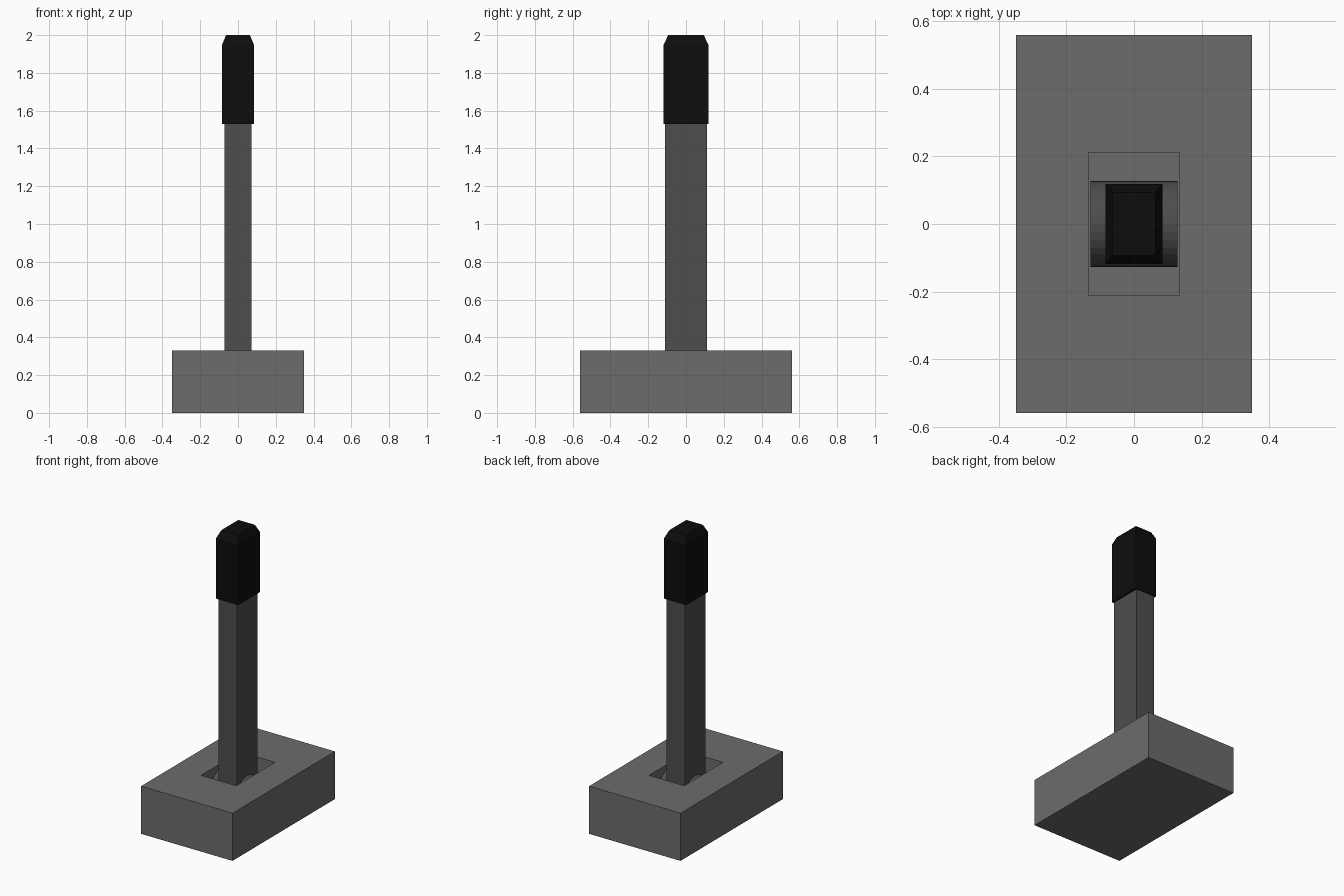
import bpy, bmesh
from math import pi
from mathutils import Matrix

if "Cube" in bpy.data.objects:
    bpy.data.objects.remove(bpy.data.objects["Cube"])


def material(name, v):
    m = bpy.data.materials.new(name)
    m.diffuse_color = (v, v, v, 1)
    m.use_nodes = True
    m.node_tree.nodes["Principled BSDF"].inputs["Base Color"].default_value = m.diffuse_color
    return m


def make(name, bm, mat):
    bmesh.ops.recalc_face_normals(bm, faces=bm.faces)
    me = bpy.data.meshes.new(name)
    bm.to_mesh(me)
    bm.free()
    me.materials.append(mat)
    ob = bpy.data.objects.new(name, me)
    bpy.context.collection.objects.link(ob)
    return ob


def box(hx, hy, z0, z1):
    bm = bmesh.new()
    bmesh.ops.create_cube(bm, size=1)
    for v in bm.verts:
        v.co = (v.co.x * 2 * hx, v.co.y * 2 * hy, z1 if v.co.z > 0 else z0)
    return bm


def top_face(bm):
    return max(bm.faces, key=lambda f: f.calc_center_median().z)


base_grey = material("base_grey", 0.15)
steel = material("dark_steel", 0.075)
rubber = material("black_rubber", 0.004)

# Base block with a rectangular pocket sunk into its top
bm = box(0.35, 0.56, 0, 0.33)
top = top_face(bm)
bmesh.ops.inset_region(bm, faces=[top], thickness=0.1)
for v in top.verts:
    v.co.x = 0.135 if v.co.x > 0 else -0.135
    v.co.y = 0.212 if v.co.y > 0 else -0.212
floor = bmesh.ops.extrude_discrete_faces(bm, faces=[top])["faces"][0]
for v in floor.verts:
    v.co.z = 0.04
make("base", bm, base_grey)

# Pivot drum lying across the pocket
bm = bmesh.new()
bmesh.ops.create_cone(bm, cap_ends=True, segments=32, radius1=0.128, radius2=0.128, depth=0.258,
                      matrix=Matrix.Translation((0, 0, 0.175)) @ Matrix.Rotation(pi / 2, 4, 'Y'))
make("pivot_drum", bm, steel)

# Lever shaft
make("lever_shaft", box(0.071, 0.11, 0.175, 1.54), steel)

# Grip with a tapered top
bm = box(0.084, 0.118, 1.53, 1.95)
cap = bmesh.ops.extrude_discrete_faces(bm, faces=[top_face(bm)])["faces"][0]
for v in cap.verts:
    v.co = (v.co.x * 0.063 / 0.084, v.co.y * 0.094 / 0.118, 2.0)
make("grip", bm, rubber)
